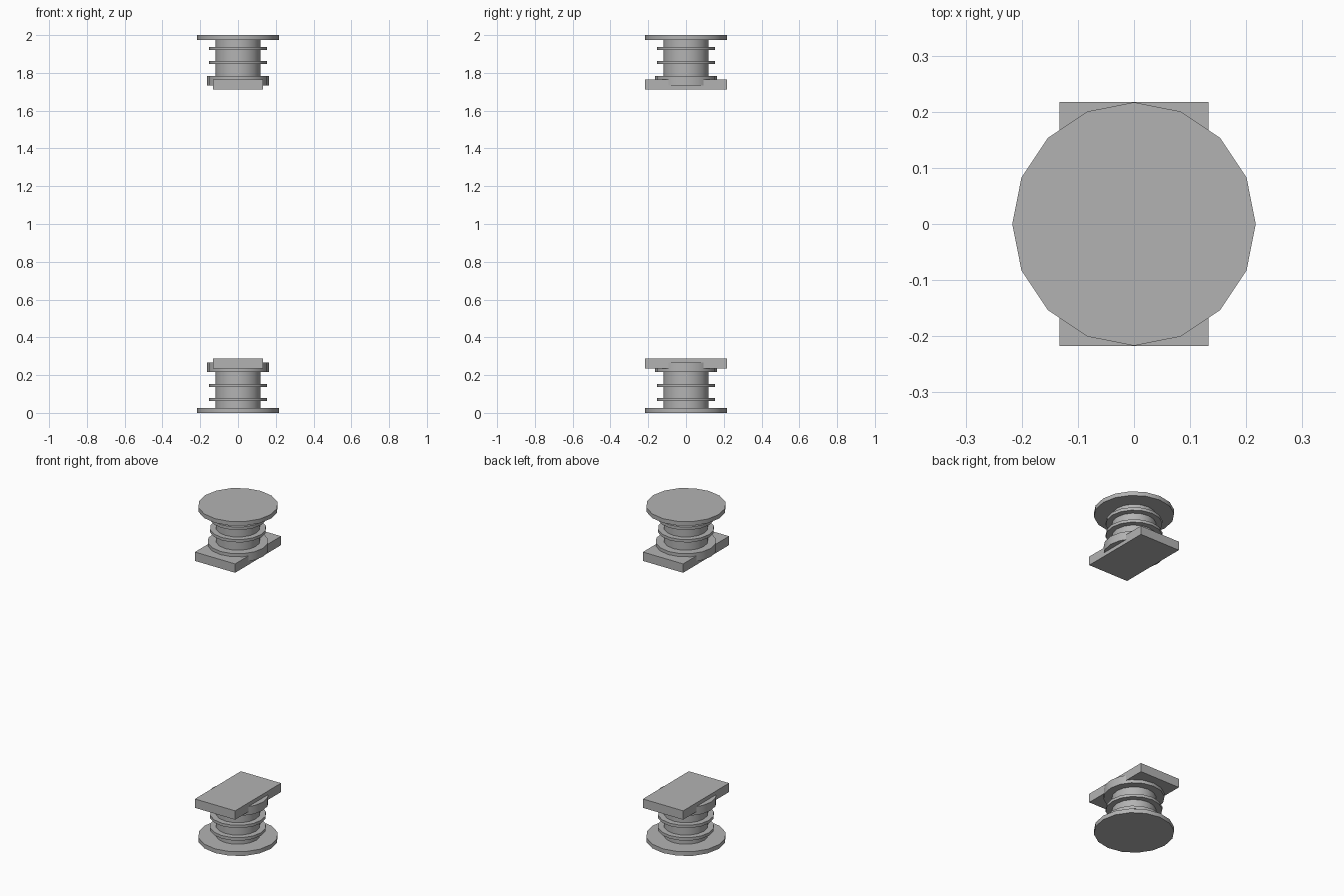
import bpy
import math

if "Cube" in bpy.data.objects:
    bpy.data.objects.remove(bpy.data.objects["Cube"])

# One flat grey for the whole model
grey = bpy.data.materials.new("plain_grey")
grey.diffuse_color = (0.45, 0.45, 0.45, 1)
grey.use_nodes = True
grey.node_tree.nodes["Principled BSDF"].inputs["Base Color"].default_value = grey.diffuse_color

HEIGHT = 2.0
SIDES = 16


def finish(name):
    ob = bpy.context.object
    ob.name = name
    ob.data.materials.append(grey)
    return ob


def disc(name, radius, z0, z1):
    bpy.ops.mesh.primitive_cylinder_add(
        vertices=SIDES, radius=radius, depth=z1 - z0, location=(0, 0, (z0 + z1) / 2))
    finish(name)
    bpy.ops.object.shade_smooth_by_angle(angle=math.radians(30))


def block(name, sx, sy, z0, z1):
    bpy.ops.mesh.primitive_cube_add(size=1, location=(0, 0, (z0 + z1) / 2))
    ob = finish(name)
    ob.scale = (sx, sy, z1 - z0)
    bpy.ops.object.transform_apply(location=False, rotation=False, scale=True)


def span(z0, z1, flipped):
    # Upper fitting is the lower one mirrored about mid height
    return (HEIGHT - z1, HEIGHT - z0) if flipped else (z0, z1)


for side, flipped in (("lower", False), ("upper", True)):
    # Flange, core, two ribs and collar
    for part, radius, z0, z1 in (
            ("flange", 0.217, 0.0, 0.025),
            ("core", 0.12, 0.02, 0.22),
            ("outer_rib", 0.153, 0.062, 0.080),
            ("inner_rib", 0.153, 0.137, 0.154),
            ("collar", 0.165, 0.216, 0.266)):
        disc(f"{side}_{part}", radius, *span(z0, z1, flipped))
    # Rectangular mounting plate
    block(f"{side}_mounting_plate", 0.266, 0.434, *span(0.235, 0.288, flipped))
